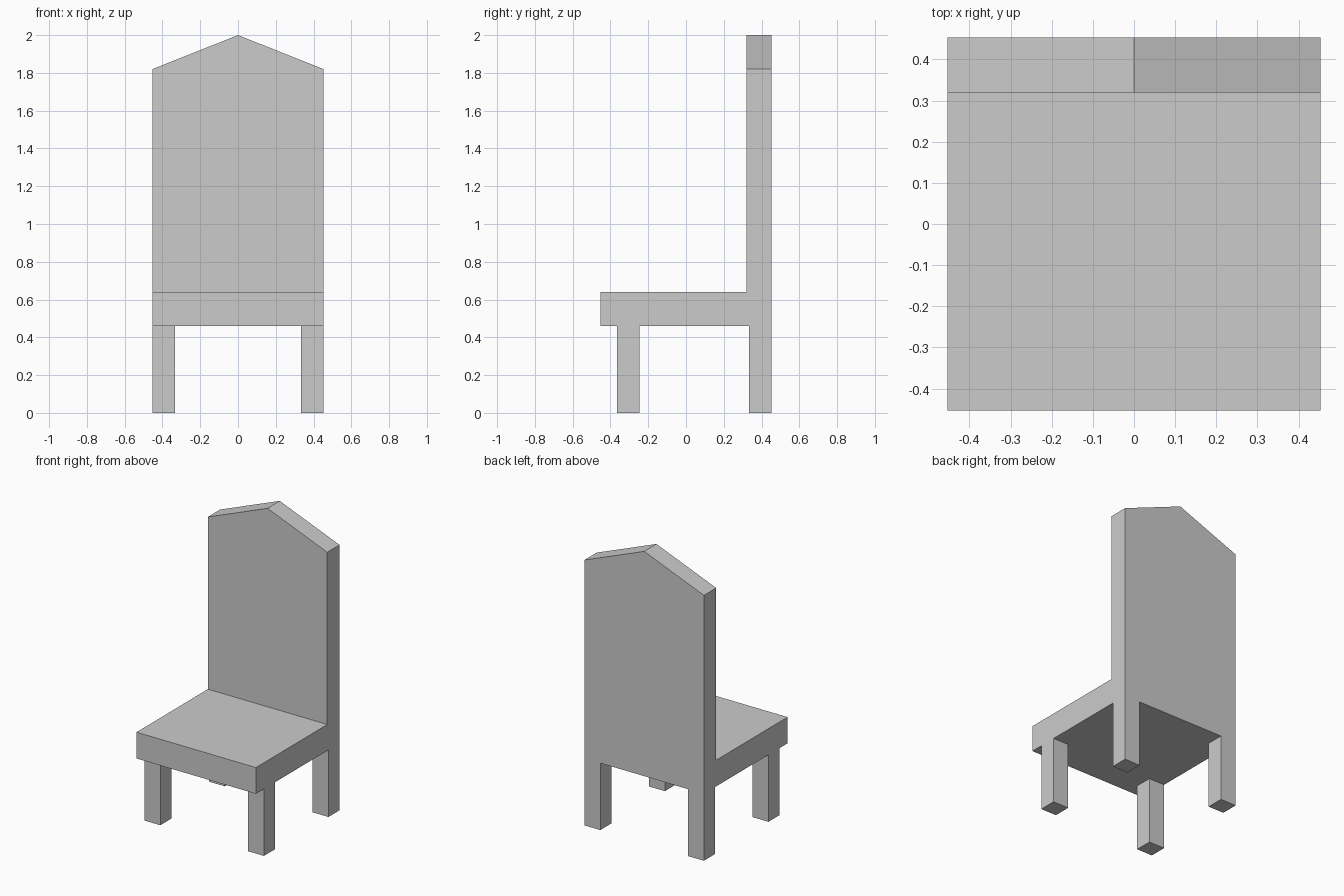
import bpy, bmesh

if "Cube" in bpy.data.objects:
    bpy.data.objects.remove(bpy.data.objects["Cube"])

HALF = 0.453          # half width and half depth of the chair
SEAT_BOTTOM, SEAT_TOP = 0.459, 0.639
LEG = 0.12


def prism(name, profile, y0, y1):
    """Extrude an x-z profile from y0 to y1."""
    bm = bmesh.new()
    face = bm.faces.new([bm.verts.new((x, y0, z)) for x, z in profile])
    ext = bmesh.ops.extrude_face_region(bm, geom=[face])
    verts = [v for v in ext["geom"] if isinstance(v, bmesh.types.BMVert)]
    bmesh.ops.translate(bm, verts=verts, vec=(0, y1 - y0, 0))
    bmesh.ops.recalc_face_normals(bm, faces=bm.faces[:])
    mesh = bpy.data.meshes.new(name)
    bm.to_mesh(mesh)
    bm.free()
    obj = bpy.data.objects.new(name, mesh)
    bpy.context.collection.objects.link(obj)
    return obj


def box(name, x0, x1, y0, y1, z0, z1):
    return prism(name, [(x0, z0), (x1, z0), (x1, z1), (x0, z1)], y0, y1)


# Seat slab
box("seat", -HALF, HALF, -HALF, HALF, SEAT_BOTTOM, SEAT_TOP)

# Tall backrest with a gabled top
prism("backrest", [(-HALF, SEAT_TOP), (HALF, SEAT_TOP), (HALF, 1.82),
                   (0, 2.0), (-HALF, 1.82)], 0.32, HALF)

# Leg pairs: front ones set back from the seat edge, back ones flush
for name, y in (("front_leg", -0.366), ("back_leg", HALF - LEG)):
    for side, x in (("left", -HALF), ("right", HALF - LEG)):
        box(f"{name}_{side}", x, x + LEG, y, y + LEG, 0, SEAT_BOTTOM)
